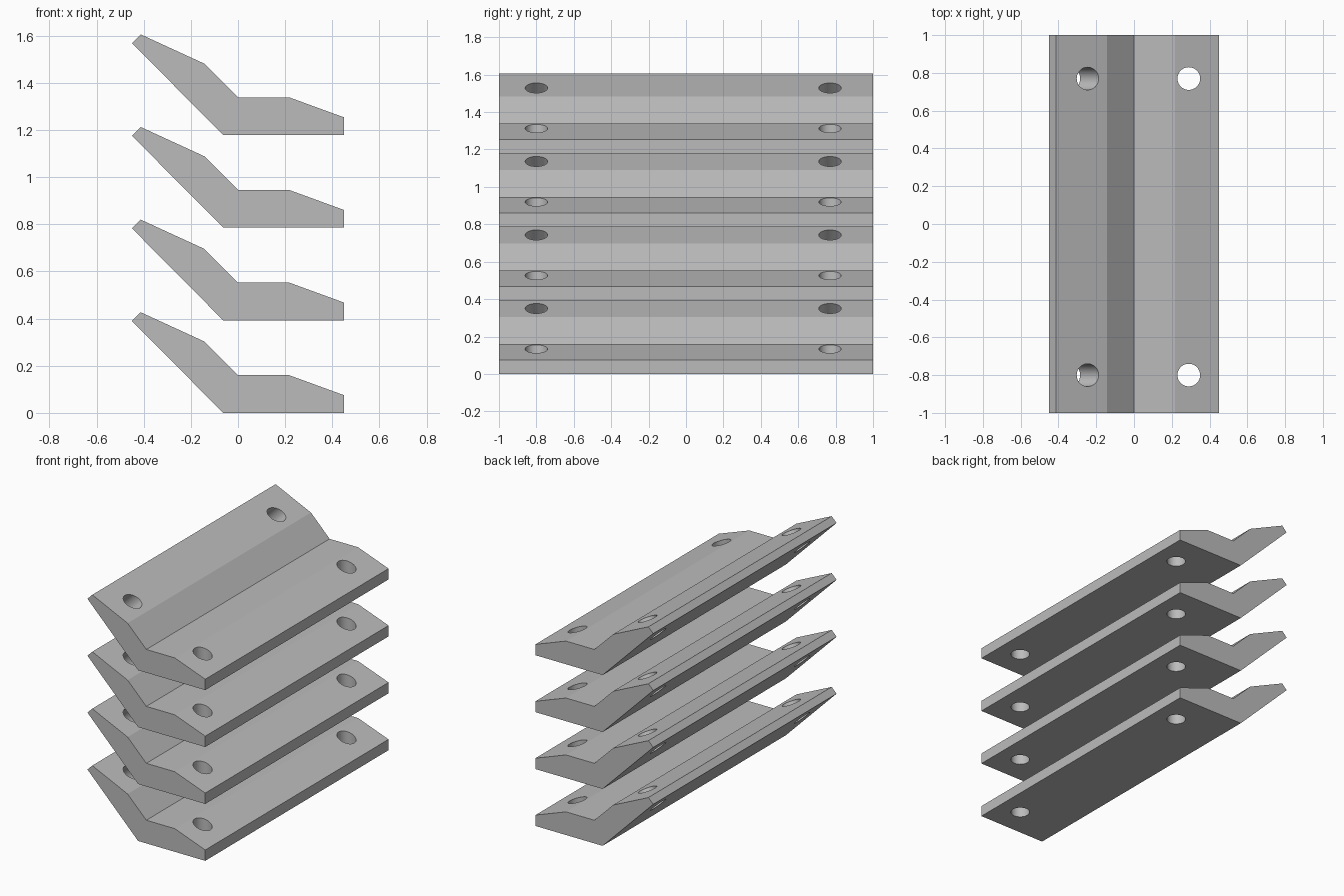
import bpy, bmesh, math
from mathutils import Vector

cube = bpy.data.objects.get("Cube")
if cube:
    bpy.data.objects.remove(cube, do_unlink=True)

grey = bpy.data.materials.new("plain grey")
grey.use_nodes = True
grey.diffuse_color = (0.5, 0.5, 0.5, 1)
grey.node_tree.nodes["Principled BSDF"].inputs["Base Color"].default_value = (0.5, 0.5, 0.5, 1)

PROFILE = [(-0.063, 0), (0.45, 0), (0.45, 0.075), (0.217, 0.16), (0, 0.16),
           (-0.143, 0.303), (-0.413, 0.427), (-0.45, 0.39)]
PITCH = 0.393
HOLE_RADIUS = 0.06
HOLE_ROWS = (-0.80, 0.77)


def link(name, bm):
    mesh = bpy.data.meshes.new(name)
    bmesh.ops.recalc_face_normals(bm, faces=bm.faces)
    bm.to_mesh(mesh)
    bm.free()
    mesh.materials.append(grey)
    obj = bpy.data.objects.new(name, mesh)
    bpy.context.collection.objects.link(obj)
    return obj


# Bent bar: extrude the side profile along its length
bm = bmesh.new()
end = bm.faces.new([bm.verts.new((x, -1, z)) for x, z in PROFILE])
swept = bmesh.ops.extrude_face_region(bm, geom=[end])["geom"]
bmesh.ops.translate(bm, vec=(0, 2, 0),
                    verts=[v for v in swept if isinstance(v, bmesh.types.BMVert)])
bracket = link("angle_bracket_1", bm)


# Bolt holes: upright through the flat arm, square to the underside of the raised arm
def drill(x, y, z, tilt):
    bpy.ops.mesh.primitive_cylinder_add(vertices=48, radius=HOLE_RADIUS, depth=0.5,
                                        location=(x, y, z), rotation=(0, tilt, 0))
    cutter = bpy.context.object
    cutter.name = "hole_cutter"
    cutter.hide_render = True
    cutter.data.materials.append(grey)
    mod = bracket.modifiers.new("bolt_hole", 'BOOLEAN')
    mod.operation = 'DIFFERENCE'
    mod.solver = 'EXACT'
    mod.object = cutter
    return cutter


cutters = []
for y in HOLE_ROWS:
    cutters.append(drill(0.29, y, 0.1, 0))
    cutters.append(drill(-0.245, y, 0.35, math.radians(45)))

# Bake the holes into the mesh and discard the cutters
bpy.context.view_layer.update()
graph = bpy.context.evaluated_depsgraph_get()
bracket_mesh = bpy.data.meshes.new_from_object(bracket.evaluated_get(graph))
bracket.modifiers.clear()
bracket.data = bracket_mesh
for cutter in cutters:
    bpy.data.objects.remove(cutter, do_unlink=True)

# Smooth hole walls with crisp edges elsewhere
bpy.ops.object.select_all(action='DESELECT')
bracket.select_set(True)
bpy.context.view_layer.objects.active = bracket
bpy.ops.object.shade_smooth_by_angle(angle=math.radians(15))

# Stack of four identical brackets
for i in range(1, 4):
    copy = bracket.copy()
    copy.name = f"angle_bracket_{i + 1}"
    copy.location = Vector((0, 0, PITCH * i))
    bpy.context.collection.objects.link(copy)
